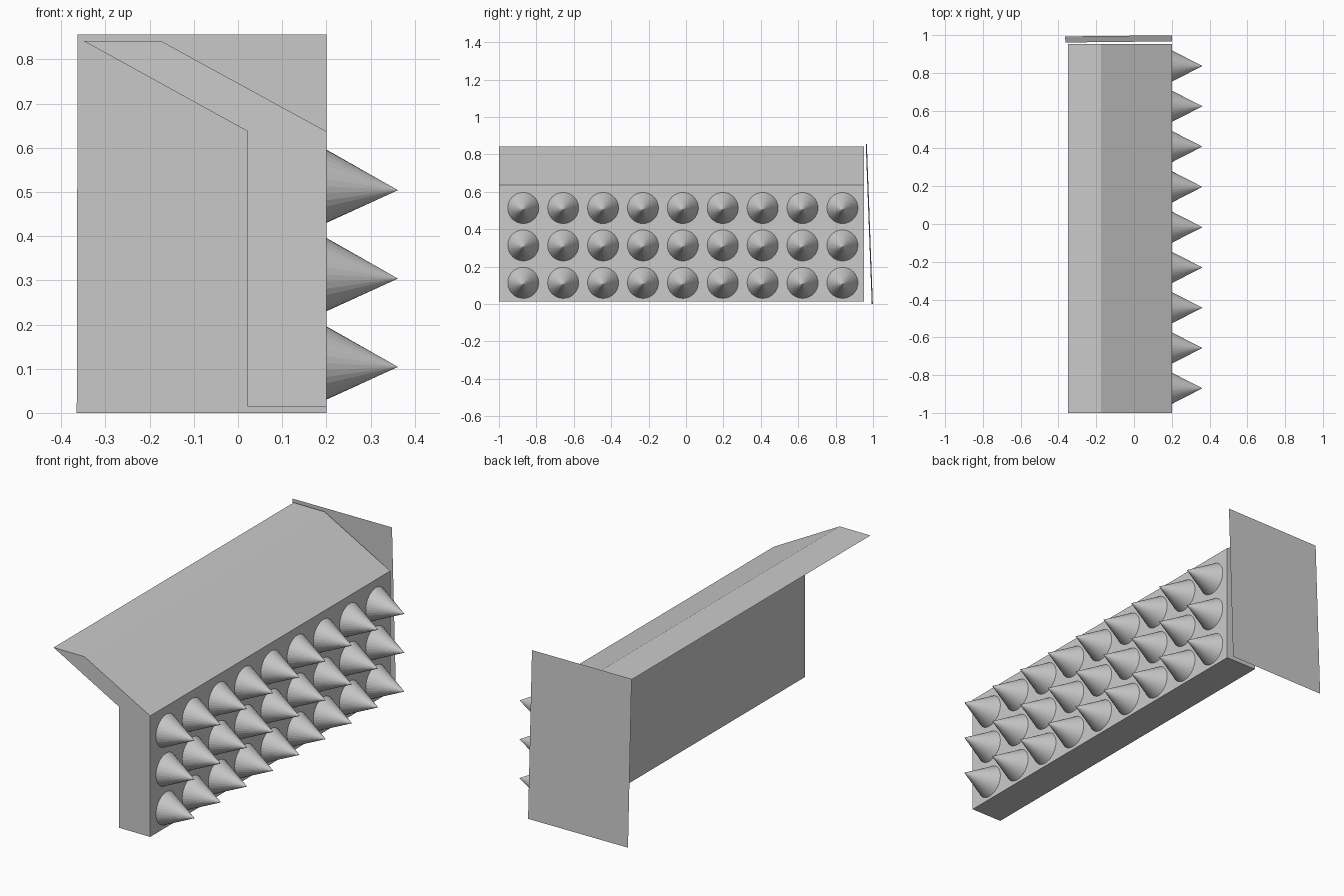
import bpy, bmesh, math
from mathutils import Matrix

if "Cube" in bpy.data.objects:
    bpy.data.objects.remove(bpy.data.objects["Cube"])

grey = bpy.data.materials.new("plain_grey")
grey.diffuse_color = (0.6, 0.6, 0.6, 1)
grey.use_nodes = True
grey.node_tree.nodes["Principled BSDF"].inputs["Base Color"].default_value = grey.diffuse_color


def add_object(name, bm):
    mesh = bpy.data.meshes.new(name)
    bm.to_mesh(mesh)
    bm.free()
    mesh.materials.append(grey)
    obj = bpy.data.objects.new(name, mesh)
    bpy.context.collection.objects.link(obj)
    return obj


# Wall with a slanted overhang, extruded from its end profile
profile = [(0.022, 0.014), (0.2, 0.014), (0.2, 0.637),
           (-0.175, 0.842), (-0.35, 0.842), (0.022, 0.637)]
bm = bmesh.new()
face = bm.faces.new([bm.verts.new((x, -1, z)) for x, z in profile])
ext = bmesh.ops.extrude_face_region(bm, geom=[face], use_keep_orig=True)
bmesh.ops.translate(bm, vec=(0, 1.953, 0),
                    verts=[v for v in ext["geom"] if isinstance(v, bmesh.types.BMVert)])
bmesh.ops.recalc_face_normals(bm, faces=bm.faces)
add_object("wall", bm)

# Three rows of nine spikes, tips drooping slightly
bm = bmesh.new()
for row in range(3):
    for col in range(9):
        place = (Matrix.Translation((0.281, -0.87 + col * 0.2133, 0.1085 + row * 0.2))
                 @ Matrix.Shear('XY', 4, (0, 0)))
        cone = bmesh.ops.create_cone(
            bm, cap_ends=True, segments=32, radius1=0.083, radius2=0, depth=0.162,
            matrix=place @ Matrix.Rotation(math.pi / 2, 4, 'Y'))
        for v in cone["verts"]:
            v.co.z += 0.0045 if v.co.x < 0.25 else -0.0045
bmesh.ops.remove_doubles(bm, verts=bm.verts, dist=0.0001)
add_object("spikes", bm)

# Thin end panel, leaning slightly
bm = bmesh.new()
corners = [(0.2, 0.999, 0), (-0.365, 0.993, 0), (-0.363, 0.961, 0.856), (0.2, 0.967, 0.856)]
bm.faces.new([bm.verts.new(c) for c in corners])
add_object("end_panel", bm)
